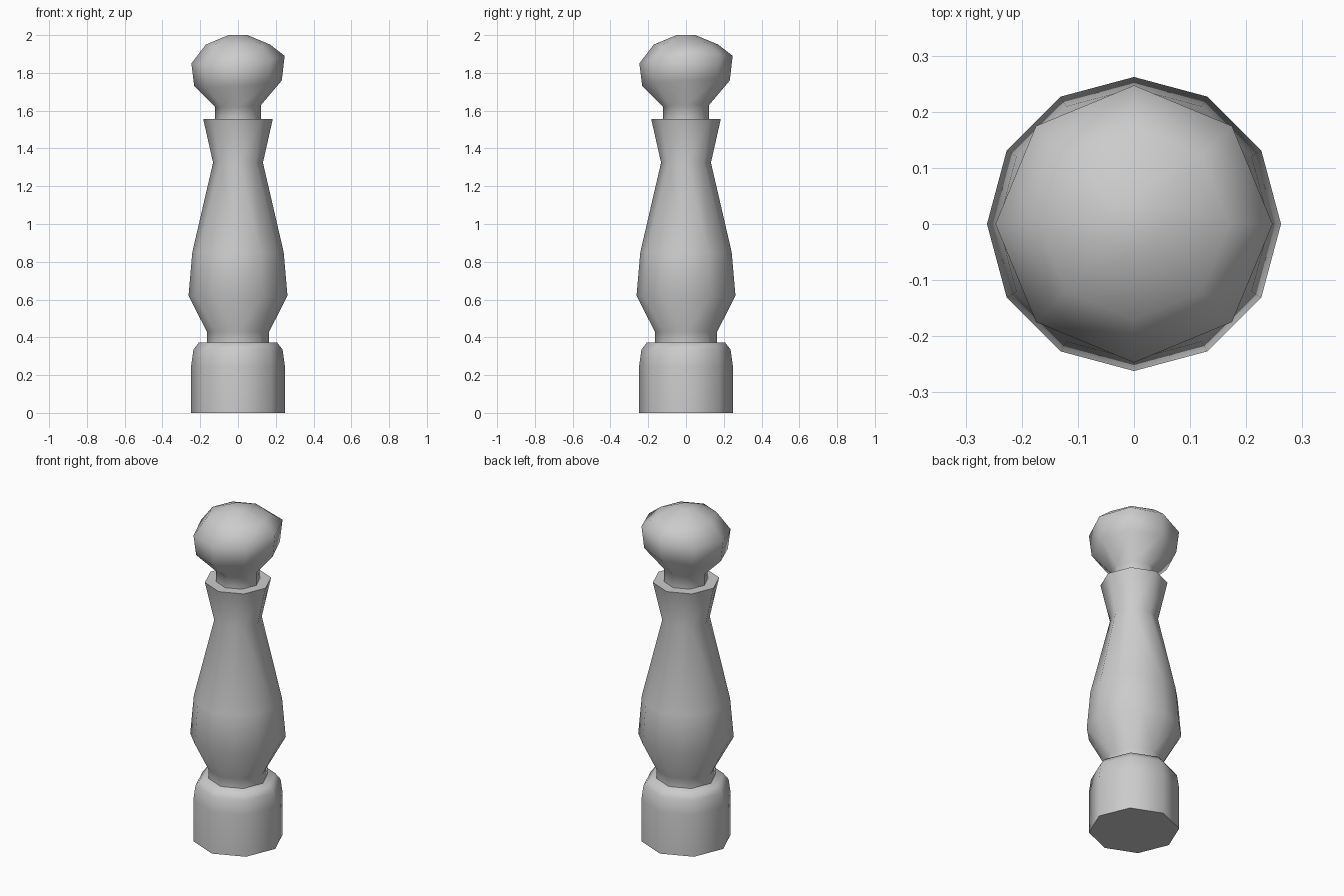
import bpy, bmesh, math

if "Cube" in bpy.data.objects:
    bpy.data.objects.remove(bpy.data.objects["Cube"])

stone = bpy.data.materials.new("grey stone")
stone.diffuse_color = (0.6, 0.6, 0.6, 1)
stone.use_nodes = True
stone.node_tree.nodes["Principled BSDF"].inputs["Base Color"].default_value = stone.diffuse_color


def turned(name, profile, angle=60):
    """Stack of polygon rings (sides, radius, height, tilt), closed at both ends."""
    bm = bmesh.new()
    rings = []
    for n, r, z, tilt in profile:
        ring = []
        for i in range(n):
            a = math.tau * i / n
            c, s = math.cos(a), math.sin(a)
            ring.append(bm.verts.new((r * c, r * s, z + tilt * (c + s))))
        rings.append(ring)
    for low, high in zip(rings, rings[1:]):
        n, m = len(low), len(high)
        if n == m:
            for i in range(n):
                j = (i + 1) % n
                bm.faces.new((low[i], low[j], high[j], high[i]))
            continue
        # Join rings with different side counts by walking around both
        i = j = 0
        while i < n or j < m:
            if j == m or (i < n and (i + 1) / n <= (j + 1) / m):
                bm.faces.new((low[i % n], low[(i + 1) % n], high[j % m]))
                i += 1
            else:
                bm.faces.new((low[i % n], high[(j + 1) % m], high[j % m]))
                j += 1
    bm.faces.new(rings[0][::-1])
    bm.faces.new(rings[-1])
    bmesh.ops.recalc_face_normals(bm, faces=bm.faces)
    mesh = bpy.data.meshes.new(name)
    bm.to_mesh(mesh)
    bm.free()
    mesh.materials.append(stone)
    obj = bpy.data.objects.new(name, mesh)
    bpy.context.collection.objects.link(obj)
    bpy.ops.object.select_all(action='DESELECT')
    obj.select_set(True)
    bpy.context.view_layer.objects.active = obj
    bpy.ops.object.shade_smooth_by_angle(angle=math.radians(angle))


# Octagonal foot with a rounded shoulder
turned("base", [(8, 0.248, 0, 0), (8, 0.248, 0.25, 0),
                (8, 0.236, 0.335, 0), (8, 0.207, 0.373, 0)])

# Vase-shaped shaft ending in a flared collar
turned("shaft", [(8, 0.165, 0.37, 0), (8, 0.165, 0.43, 0),
                 (12, 0.262, 0.62, 0), (12, 0.242, 0.85, 0),
                 (8, 0.132, 1.325, 0), (8, 0.184, 1.555, 0)])

# Short neck and slightly uneven knob
turned("finial", [(8, 0.122, 1.55, 0), (8, 0.122, 1.625, 0.005),
                  (8, 0.232, 1.745, 0.015), (8, 0.247, 1.87, 0.02),
                  (8, 0.17, 1.95, 0), (8, 0.05, 2.0, 0)])
